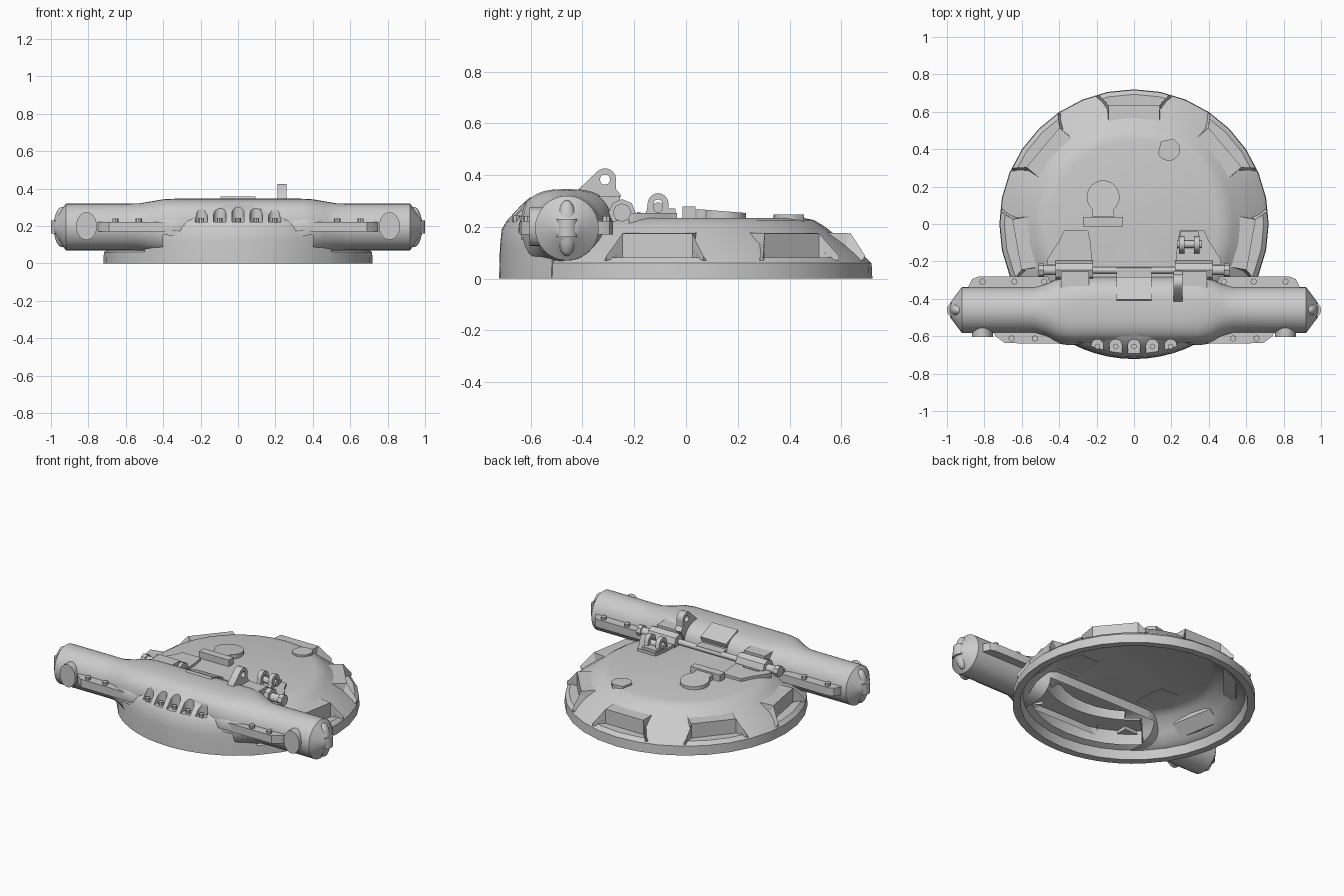
import bpy, bmesh, math
from mathutils import Matrix

if "Cube" in bpy.data.objects:
    bpy.data.objects.remove(bpy.data.objects["Cube"])

GREY = bpy.data.materials.new("warm_grey")
GREY.diffuse_color = (0.6, 0.6, 0.6, 1)
GREY.use_nodes = True
GREY.node_tree.nodes["Principled BSDF"].inputs["Base Color"].default_value = GREY.diffuse_color
PI = math.pi
TY, TZ = -0.46, 0.195          # tube axis
T, D = Matrix.Translation, Matrix.Diagonal

def link(name, data):
    ob = bpy.data.objects.new(name, data)
    bpy.context.collection.objects.link(ob)
    return ob

def from_bm(name, bm, normals=True):
    if normals:
        bmesh.ops.recalc_face_normals(bm, faces=bm.faces)
    me = bpy.data.meshes.new(name)
    bm.to_mesh(me)
    bm.free()
    me.materials.clear()
    me.materials.append(GREY)
    ob = link(name, me)
    bpy.ops.object.select_all(action='DESELECT')
    ob.select_set(True)
    bpy.context.view_layer.objects.active = ob
    bpy.ops.object.shade_smooth_by_angle(angle=math.radians(35))
    return ob

def baked(ob):
    """Evaluated copy of an object as bmesh."""
    dg = bpy.context.evaluated_depsgraph_get()
    bm = bmesh.new()
    bm.from_mesh(bpy.data.meshes.new_from_object(ob.evaluated_get(dg)))
    return bm

def cut(bm, cutter):
    a, b = from_bm("tmp", bm), from_bm("cutter", cutter.copy())
    m = a.modifiers.new("cut", 'BOOLEAN')
    m.operation, m.solver, m.object = 'DIFFERENCE', 'EXACT', b
    out = baked(a)
    bpy.data.objects.remove(a)
    bpy.data.objects.remove(b)
    return out

def drop(bm, rule):
    gone = [f for f in bm.faces if rule(f.calc_center_median())]
    bmesh.ops.delete(bm, geom=gone, context='FACES')

def loft(rings, closed=True, caps=True):
    """Skin between rings of points."""
    bm = bmesh.new()
    vs = [[bm.verts.new(p) for p in r] for r in rings]
    for a, b in zip(vs, vs[1:]):
        for i in range(len(a) if closed else len(a) - 1):
            j = (i + 1) % len(a)
            bm.faces.new((a[i], a[j], b[j], b[i]))
    if caps:
        bm.faces.new(vs[0])
        bm.faces.new(vs[-1])
    bmesh.ops.recalc_face_normals(bm, faces=bm.faces)
    return bm

def plate(name, loops, thick, mat):
    """Flat outline (with holes) extruded about its plane."""
    cu = bpy.data.curves.new(name, 'CURVE')
    cu.dimensions, cu.fill_mode, cu.extrude = '2D', 'BOTH', thick / 2
    for pts in loops:
        s = cu.splines.new('POLY')
        s.points.add(len(pts) - 1)
        for p, q in zip(s.points, pts):
            p.co = (q[0], q[1], 0, 1)
        s.use_cyclic_u = True
    tmp = link("tmp", cu)
    bm = baked(tmp)
    bpy.data.objects.remove(tmp)
    bm.transform(mat)
    bmesh.ops.remove_doubles(bm, verts=bm.verts, dist=1e-5)
    return from_bm(name, bm)

def side(x):                    # outline in (y, z), thickness along x
    return Matrix(((0, 0, 1, x), (1, 0, 0, 0), (0, 1, 0, 0), (0, 0, 0, 1)))

def arc(cx, cy, r, a0=0, a1=360, n=16):
    step = math.radians(a1 - a0) / (n if a1 - a0 == 360 else n - 1)
    return [(cx + r * math.cos(math.radians(a0) + step * i),
             cy + r * math.sin(math.radians(a0) + step * i)) for i in range(n)]

def cyl(name, loc, r, h, axis='Z', n=16, tall=1):
    bm = bmesh.new()
    bmesh.ops.create_cone(bm, cap_ends=True, segments=n, radius1=r, radius2=r, depth=h)
    rot = Matrix() if axis == 'Z' else Matrix.Rotation(PI / 2, 4, 'Y' if axis == 'X' else 'X')
    bm.transform(T(loc) @ D((1, 1, tall, 1)) @ rot)
    return from_bm(name, bm)

def ball(name, loc, scale, rule=lambda c: False):
    bm = bmesh.new()
    bmesh.ops.create_uvsphere(bm, u_segments=24, v_segments=16, radius=1)
    bm.transform(T(loc) @ D((*scale, 1)))
    drop(bm, rule)
    return from_bm(name, bm, False)

def box(name, loc, size, tilt=0):
    bm = bmesh.new()
    bmesh.ops.create_cube(bm, size=1)
    bm.transform(T(loc) @ Matrix.Rotation(tilt, 4, 'X') @ D((*size, 1)))
    return from_bm(name, bm)

# Five pads around the dish edge, and the notches in front of them
notches = bmesh.new()
for ang in (-10, 40, 90, 140, 190):
    turn = Matrix.Rotation(math.radians(ang - 90), 4, 'Z')
    bm = loft([[(s * x, y, z) for x, y, z in ((.137, .53, .178), (.137, .636, .175), (.137, .636, .08),
               (.15, .6, .08), (.14, .53, .14))] for s in (-1, 1)])
    bm.transform(turn)
    from_bm("edge_pad", bm)
    for s in (-1, 1):           # cheeks beside the notch
        bm = loft([[(s * .137, .636, .175), (s * .137, .636, .08), (s * .145, .6, .1)],
                   [(s * .19, .692, .088), (s * .19, .692, .07), (s * .2, .68, .07)]])
        bm.transform(turn)
        from_bm("pad_cheek", bm)
    plan = [(-.137, .636), (.137, .636), (.205, .71), (.205, .75), (-.205, .75), (-.205, .71)]
    wedge = loft([[(*turn.to_3x3() @ T((x, y, z)).translation,) for x, y in plan] for z in (.082, .3)])
    me = bpy.data.meshes.new("tmp")
    wedge.to_mesh(me)
    notches.from_mesh(me)

# Hollow dish, opened under the front housing
bm = loft([[(x, y, z) for x, y in arc(0, 0, r, n=32)] for r, z in
           [(.01, .205), (.46, .205), (.51, .185), (.58, .12), (.62, .07), (.66, .055), (.675, 0),
            (.72, 0), (.717, .06), (.69, .085), (.62, .137), (.53, .205), (.495, .226), (.45, .235), (.01, .235)]])
bm = cut(bm, notches)
drop(bm, lambda c: c.y < -.4 and abs(c.x) < .42 and c.z > .07)
from_bm("dish", bm, False)

# Scallops along the front, each with a bolt
scallops = bmesh.new()
for i in range(-2, 3):
    x = i * .098
    pocket = loft([[(px, py, z) for px, py in arc(x, -.65, .033, 0, 180, 13)
                    + [(x - .033, -.78), (x + .033, -.78)]] for z in (.222, .45)])
    me = bpy.data.meshes.new("tmp")
    pocket.to_mesh(me)
    scallops.from_mesh(me)
    cyl("scallop_bolt", (x, -.655, .23), .015, .026, n=8)

# Raised front wall
prof = [(.722, 0), (.719, .12), (.712, .19), (.69, .228), (.645, .277), (.605, .312), (.56, .325),
        (.55, .2), (.665, .19), (.69, .12), (.69, 0)]
bm = loft([[(r * math.cos(a), r * math.sin(a), z) for r, z in prof]
           for a in [math.radians(226 + i * 88 / 16) for i in range(17)]])
from_bm("front_wall", cut(bm, scallops))

# Cross tube with swollen middle: x, y radius, z radius, squareness
half = [(.985, .035, .035, 2), (.975, .05, .05, 2), (.92, .123, .125, 2), (.75, .123, .125, 2),
        (.6, .123, .125, 2), (.53, .124, .126, 2), (.47, .14, .136, 2.2), (.4, .172, .148, 2.6),
        (.34, .178, .151, 2.8), (.24, .178, .151, 2.8)]

def power(v, e):
    return math.copysign(abs(v) ** (2 / e), v)

bm = loft([[(x, TY + a * power(math.cos(i * PI / 16), e), TZ + b * power(math.sin(i * PI / 16), e))
            for i in range(32)] for x, a, b, e in [(-s[0], *s[1:]) for s in half] + half[::-1]])
bm = cut(bm, scallops)
drop(bm, lambda c: abs(c.x) < .4 and c.z < .17)
from_bm("cross_tube", bm, False)

# Parts mirrored on both ends of the tube, and the hinge
HY, HZ = -.247, .255
for s, tag in ((-1, "left"), (1, "right")):
    cyl(tag + "_end_pin", (s * .957, TY, TZ), .043, .07)
    ball(tag + "_end_fin", (s * .94, TY, TZ), (.045, .042, .108))
    cyl(tag + "_knob", (s * .81, -.575, .2), .056, .06, 'Y', 24, 1.32)
    front = [(.76, -.56), (.74, -.6), (.69, -.637), (.35, -.64), (.35, -.5), (.76, -.5)]
    back = [(.885, -.335), (.865, -.295), (.835, -.282), (.46, -.282), (.4, -.4), (.885, -.4)]
    for nm, pts, bolts, y in (("front", front, (.53, .655), -.612), ("back", back, (.48, .64, .81), -.308)):
        plate(f"{tag}_{nm}_flange", [[(s * x, v) for x, v in pts]], .052, T((0, 0, .197)))
        for x in bolts:
            cyl(f"{tag}_{nm}_bolt", (s * x, y, .228), .017, .026, n=8)
    ball(tag + "_shoulder", (s * .34, -.585, .19), (.13, .062, .08), lambda c: c.y > -.59 or c.z < .17)
    pts = [(.245, -.035), (.375, -.035), (.4, -.09), (.465, -.19), (.465, -.22), (.225, -.22), (.23, -.11)]
    plate(tag + "_hinge_plate", [[(s * x, y) for x, y in pts]], .05, T((0, 0, .228)))
    cyl(tag + "_hinge_barrel", (s * .32, HY, HZ), .052, .2, 'X', 8)
    box(tag + "_hinge_foot", (s * .315, -.305, .265), (.15, .1, .11))
    box(tag + "_hinge_rib", (s * .345, -.183, .25), (.11, .014, .016))
    cyl(tag + "_hinge_pin", (s * .46, HY, HZ), .026, .1, 'X')
    cyl(tag + "_hinge_nut", (s * .495, HY, HZ), .036, .03, 'X', 8)
cyl("hinge_rod", (0, HY, HZ), .018, .5, 'X')

# Large lifting lug and small double lug with pin
plate("tall_lug", [[(-.42, .32), (-.415, .345)] + arc(-.313, .383, .043, 135, -15, 9)
                   + [(-.27, .345), (-.25, .32), (-.29, .25), (-.42, .25)],
                   arc(-.313, .383, .02, n=12)], .046, side(.235))
for x in (.255, .335):
    plate("small_lug", [[(-.17, .22), (-.15, .27)] + arc(-.108, .29, .04, 170, 10, 9)
                        + [(-.065, .25), (-.045, .22)], arc(-.108, .29, .016, n=12)], .028, side(x))
cyl("small_lug_pin", (.295, -.108, .275), .02, .13, 'X')
box("small_lug_block", (.295, -.07, .25), (.1, .06, .04))

# Catch plate on the back of the tube
box("catch_plate", (0, -.35, .315), (.185, .13, .04), math.radians(-22))
box("catch_ledge", (0, -.27, .262), (.185, .07, .018))

# Keyhole cover sloping to the back, and a small stud on the dish
cover = arc(-.165, .145, .088, -50, 230, 18) + [(-.225, .04), (-.105, .04)]
for v in plate("keyhole_cover", [cover], .06, T((0, 0, .24))).data.vertices:
    if v.co.z > .24:
        v.co.z = .272 - .08 * v.co.y
box("cover_hinge", (-.165, .012, .25), (.215, .05, .056))
plate("dish_stud", [arc(0, 0, .062, -130, 50, 10) + [(0, .062), (-.055, .02)]], .05,
      T((.185, .4, .222)) @ Matrix.Rotation(math.radians(-25), 4, 'Z'))
